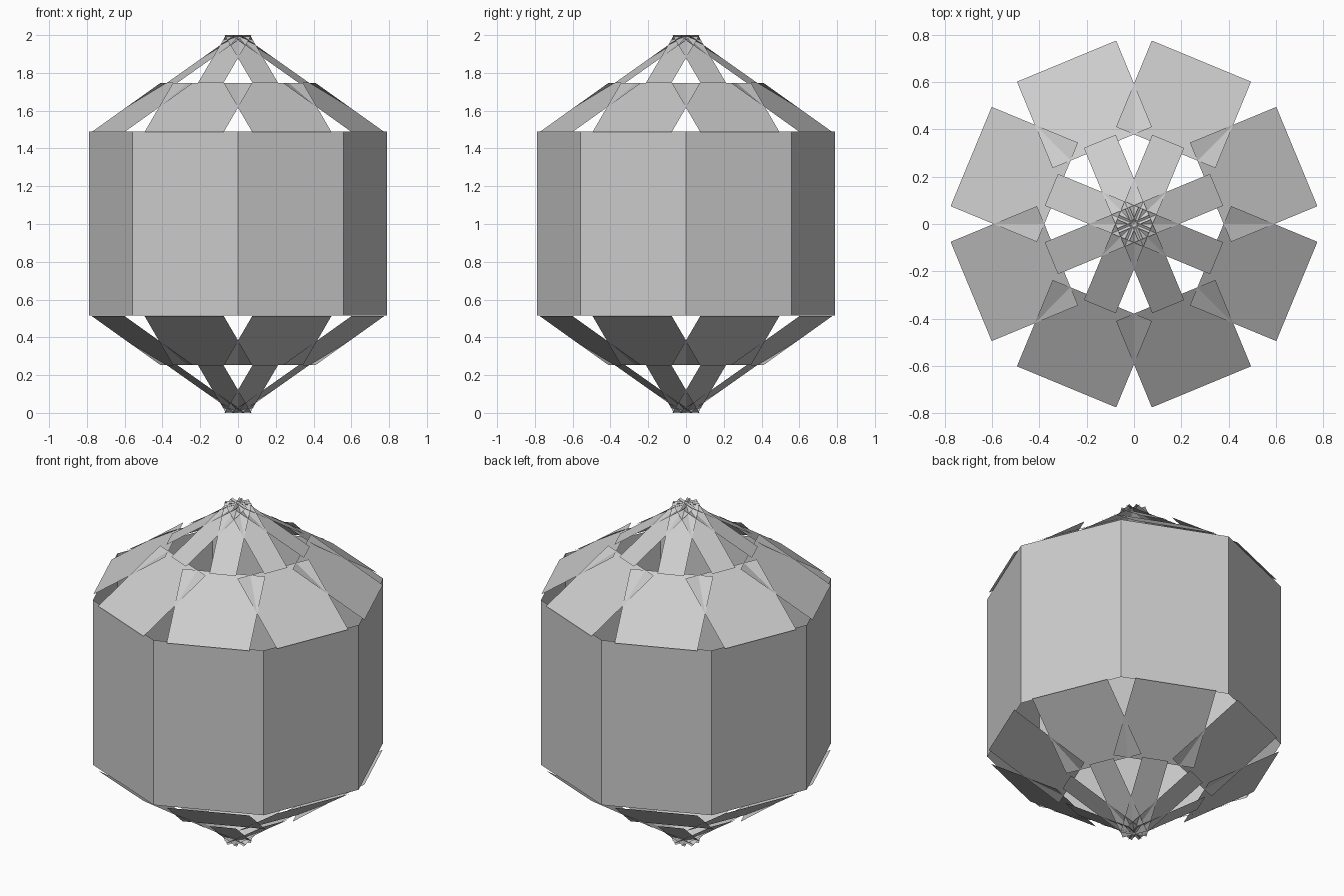
import bpy
import bmesh
from math import pi, cos, sin
from mathutils import Vector

SIDES = 8
MID = 1.0          # height of the mirror plane

cube = bpy.data.objects.get("Cube")
if cube:
    bpy.data.objects.remove(cube, do_unlink=True)

grey = bpy.data.materials.new("plain grey")
grey.use_nodes = True
colour = (0.6, 0.6, 0.6, 1)
grey.diffuse_color = colour
shader = next(n for n in grey.node_tree.nodes if n.type == 'BSDF_PRINCIPLED')
shader.inputs["Base Color"].default_value = colour
shader.inputs["Roughness"].default_value = 0.8


def plate_ring(name, outer, inner, half_width, flip=False):
    """Ring of flat rectangles; outer and inner are (radius, height) of the two ends."""
    bm = bmesh.new()
    for i in range(SIDES):
        a = (i + 0.5) * 2 * pi / SIDES
        out = Vector((cos(a), sin(a), 0))
        side = Vector((-sin(a), cos(a), 0)) * half_width
        ends = []
        for radius, z in (outer, inner):
            height = 2 * MID - z if flip else z
            ends.append(out * radius + Vector((0, 0, height)))
        corners = [ends[0] - side, ends[0] + side, ends[1] + side, ends[1] - side]
        if flip:
            corners.reverse()
        bm.faces.new([bm.verts.new(c) for c in corners])
    mesh = bpy.data.meshes.new(name)
    bm.to_mesh(mesh)
    bm.free()
    mesh.materials.append(grey)
    obj = bpy.data.objects.new(name, mesh)
    bpy.context.collection.objects.link(obj)
    return obj


# Upright walls: an open octagonal tube with corners on the axes
corner_radius = 0.79
apothem = corner_radius * cos(pi / SIDES)
plate_ring("wall_panels", (apothem, 0.515), (apothem, 1.49),
           corner_radius * sin(pi / SIDES))

# Sloping wide panels and narrow strips, above and mirrored below
for label, flip in (("upper", False), ("lower", True)):
    plate_ring(label + "_wide_panels", (0.745, 1.487), (0.35, 1.747), 0.227, flip)
    plate_ring(label + "_narrow_strips", (0.378, 1.747), (-0.01, 2.0), 0.073, flip)
